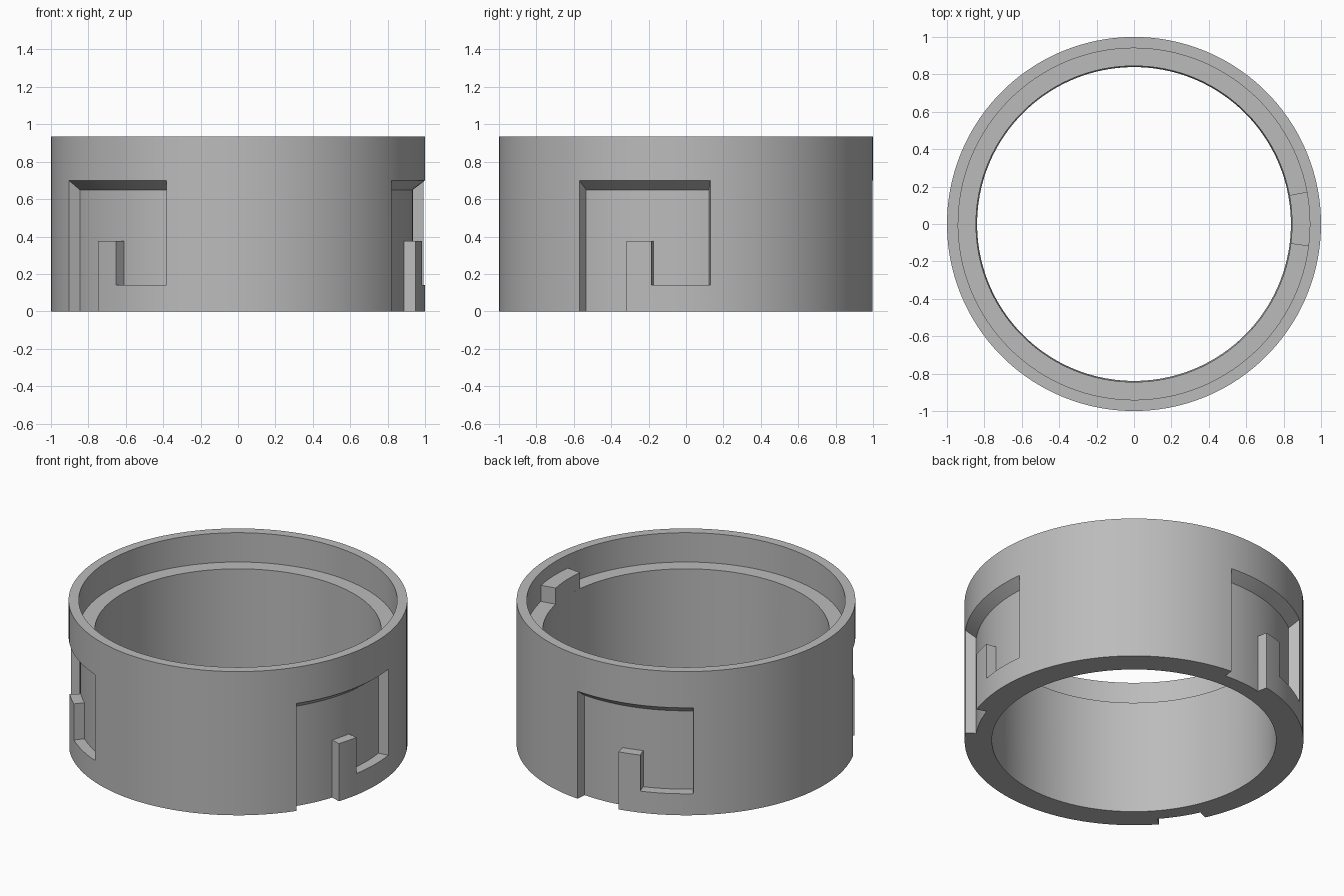
import bpy, bmesh
from math import cos, sin, radians, ceil

if "Cube" in bpy.data.objects:
    bpy.data.objects.remove(bpy.data.objects["Cube"], do_unlink=True)

grey = bpy.data.materials.new("plain grey")
grey.use_nodes = True
grey.diffuse_color = (0.5, 0.5, 0.5, 1)
grey.node_tree.nodes["Principled BSDF"].inputs["Base Color"].default_value = (0.5, 0.5, 0.5, 1)

OUTER, FLOOR, RIM, BORE_TOP, BORE = 1.0, 0.935, 0.94, 0.845, 0.839
HEIGHT, LEDGE, SLOT_TOP, SLOT_SLOPE = 0.936, 0.745, 0.70, 0.05
ROWS = [0, 0.14, 0.375, SLOT_TOP, HEIGHT]
# One third of the ring: start angle, end angle, height of wall below the slot
ZONES = [(-34.8, -18.5, 0), (-18.5, -10.65, 0.375), (-10.65, 7.5, 0.14), (7.5, 85.2, HEIGHT)]


def polar(r, angle, z):
    a = radians(angle)
    return (r * cos(a), r * sin(a), z)


def quad(bm, points):
    bm.faces.new([bm.verts.new(p) for p in points])


def split(start, end, step=3):
    n = ceil((end - start) / step)
    return [start + (end - start) * i / n for i in range(n + 1)]


def strip(bm, a, b, p, q):
    """Sweep the profile edge p-q (radius, height) from angle a to b."""
    quad(bm, [polar(p[0], a, p[1]), polar(p[0], b, p[1]),
              polar(q[0], b, q[1]), polar(q[0], a, q[1])])


def finish(bm, name):
    bmesh.ops.remove_doubles(bm, verts=bm.verts, dist=0.0001)
    bmesh.ops.recalc_face_normals(bm, faces=bm.faces)
    mesh = bpy.data.meshes.new(name)
    bm.to_mesh(mesh)
    bm.free()
    mesh.materials.append(grey)
    obj = bpy.data.objects.new(name, mesh)
    bpy.context.collection.objects.link(obj)
    bpy.ops.object.select_all(action="DESELECT")
    obj.select_set(True)
    bpy.context.view_layer.objects.active = obj
    bpy.ops.object.shade_smooth_by_angle(angle=radians(30))


def inner(z):
    """Point on the slot floor; the slot roof slopes inwards."""
    return (FLOOR, z - SLOT_SLOPE if z == SLOT_TOP else z)


def is_solid(row, wall):
    return ROWS[row] < wall or ROWS[row] >= SLOT_TOP


# Ring with three hooked slots in its outer wall
bm = bmesh.new()
columns = [(a + turn, b + turn, wall)
           for turn in (0, 120, 240)
           for start, end, wall in ZONES
           for a, b in zip(split(start, end), split(start, end)[1:])]
count = len(ROWS) - 1
for i, (a, b, wall) in enumerate(columns):
    # Bore, ledge, upper recess, rim and underside
    section = [(FLOOR, 0), (BORE, 0), (BORE_TOP, LEDGE), (RIM, LEDGE), (RIM, HEIGHT), (OUTER, HEIGHT)]
    for p, q in zip(section, section[1:]):
        strip(bm, a, b, p, q)
    # Outer wall, slot floor, slot roof and slot shelves
    below = False
    for row in range(count):
        solid = is_solid(row, wall)
        z0, z1 = ROWS[row], ROWS[row + 1]
        if solid:
            strip(bm, a, b, (OUTER, z0), (OUTER, z1))
        else:
            strip(bm, a, b, inner(z0), inner(z1))
        if solid != below:
            strip(bm, a, b, inner(z0), (OUTER, z0))
        below = solid
    # Upright slot sides where neighbouring columns differ
    previous = columns[i - 1][2]
    for row in range(count):
        if is_solid(row, wall) != is_solid(row, previous):
            z0, z1 = ROWS[row], ROWS[row + 1]
            quad(bm, [polar(*[inner(z0)[0], a, inner(z0)[1]]), polar(OUTER, a, z0),
                      polar(OUTER, a, z1), polar(inner(z1)[0], a, inner(z1)[1])])
finish(bm, "slotted_ring")

# Locating key standing on the inner ledge
bm = bmesh.new()
angles = split(-7.2, 10.5)
box = [(BORE_TOP, LEDGE), (RIM + 0.005, LEDGE), (RIM + 0.005, 0.85), (BORE_TOP, 0.85)]
for a, b in zip(angles, angles[1:]):
    for p, q in zip(box, box[1:] + box[:1]):
        strip(bm, a, b, p, q)
for a in (angles[0], angles[-1]):
    quad(bm, [polar(r, a, z) for r, z in box])
finish(bm, "locating_key")
